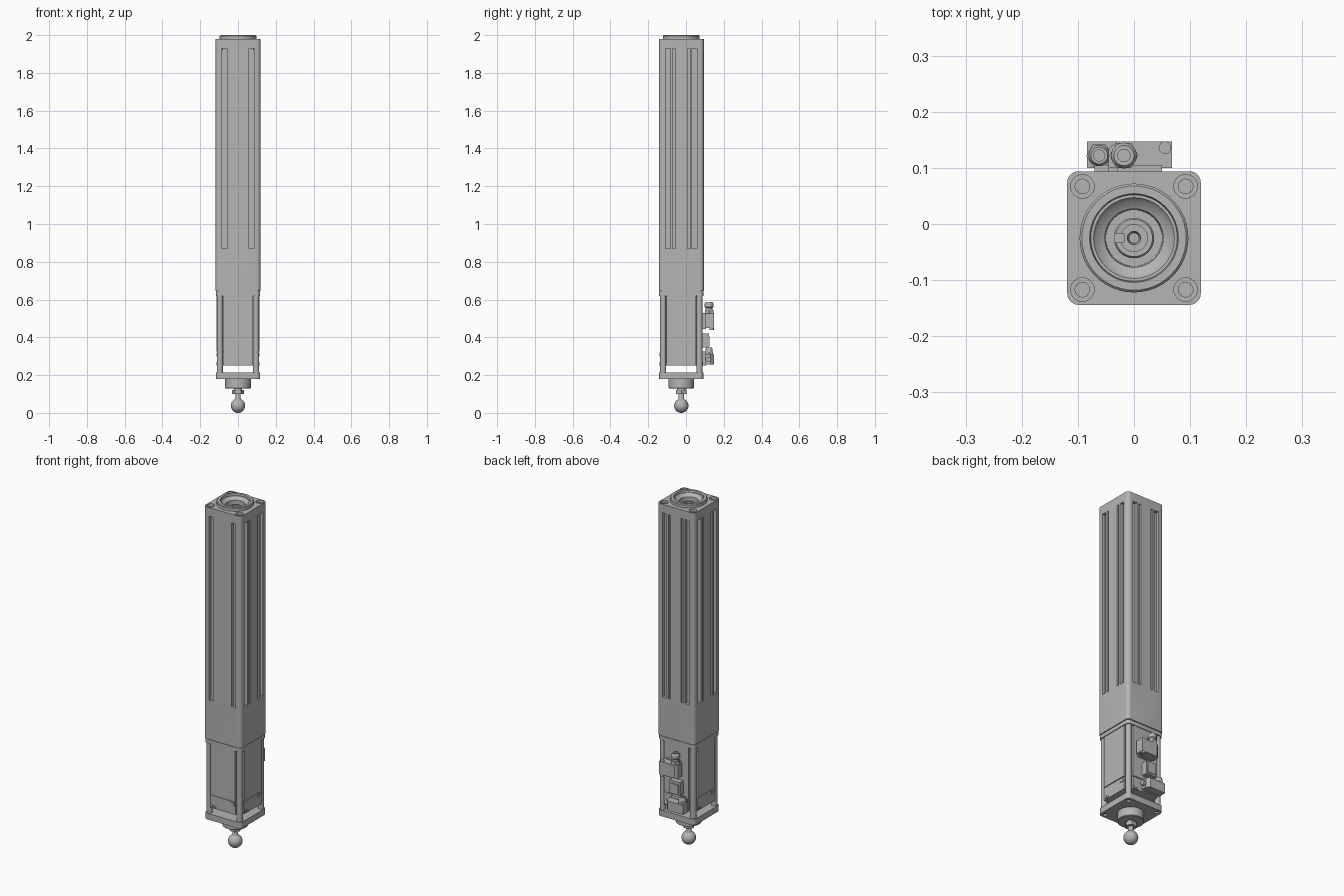
import bpy, bmesh, math
from mathutils import Matrix, Vector

if "Cube" in bpy.data.objects:
    bpy.data.objects.remove(bpy.data.objects["Cube"], do_unlink=True)

CY = -0.025      # column axis in y
BACK = 0.094     # rear face in y
grey = bpy.data.materials.new("machined grey")
grey.use_nodes = True
grey.diffuse_color = (0.46, 0.46, 0.46, 1)
grey.node_tree.nodes["Principled BSDF"].inputs["Base Color"].default_value = (0.46, 0.46, 0.46, 1)


def make(name, bm):
    bmesh.ops.recalc_face_normals(bm, faces=bm.faces)
    mesh = bpy.data.meshes.new(name)
    bm.to_mesh(mesh)
    bm.free()
    mesh.materials.append(grey)
    ob = bpy.data.objects.new(name, mesh)
    bpy.context.collection.objects.link(ob)
    return ob


def activate(ob):
    bpy.ops.object.select_all(action='DESELECT')
    ob.select_set(True)
    bpy.context.view_layer.objects.active = ob


def prism(name, pts, z0, z1, at=(0, CY)):
    bm = bmesh.new()
    face = bm.faces.new([bm.verts.new((x + at[0], y + at[1], z0)) for x, y in pts])
    top = bmesh.ops.extrude_face_region(bm, geom=[face])["geom"]
    bmesh.ops.translate(bm, vec=(0, 0, z1 - z0), verts=[v for v in top if isinstance(v, bmesh.types.BMVert)])
    return make(name, bm)


def circle(r, n=32, turn=0):
    return [(r * math.cos(turn + i * math.tau / n), r * math.sin(turn + i * math.tau / n)) for i in range(n)]


def rounded_square(h, r, n=6):
    pts = []
    for q in range(4):
        c = Vector((h - r, 0)).length
        sx, sy = [(1, 1), (-1, 1), (-1, -1), (1, -1)][q]
        for i in range(n + 1):
            a = (q + i / n) * math.pi / 2
            pts.append((sx * c + r * math.cos(a), sy * c + r * math.sin(a)))
    return pts


def box(name, x, y, z):
    return prism(name, [(x[0], y[0]), (x[1], y[0]), (x[1], y[1]), (x[0], y[1])], z[0], z[1], (0, 0))


def lathe(name, profile, at=(0, CY), n=48):
    bm = bmesh.new()
    vs = [bm.verts.new((r, 0, z)) for r, z in profile]
    es = [bm.edges.new(p) for p in zip(vs, vs[1:])]
    bmesh.ops.spin(bm, geom=vs + es, axis=(0, 0, 1), cent=(0, 0, 0), angle=math.tau, steps=n)
    bmesh.ops.remove_doubles(bm, verts=bm.verts, dist=1e-5)
    bmesh.ops.translate(bm, vec=(at[0], at[1], 0), verts=bm.verts)
    return make(name, bm)


def cut(ob, cutters):
    for c in cutters:
        mod = ob.modifiers.new("cut", 'BOOLEAN')
        mod.operation, mod.solver, mod.object = 'DIFFERENCE', 'EXACT', c
        activate(ob)
        bpy.ops.object.modifier_apply(modifier=mod.name)
        bpy.data.objects.remove(c, do_unlink=True)


def rod_along(name, start, direction, r, length, n=24):
    # cylinder laid along any direction
    ob = prism(name, circle(r, n), 0, length, (0, 0))
    turn = Vector(direction).to_track_quat('Z', 'Y').to_matrix().to_4x4()
    ob.data.transform(Matrix.Translation(start) @ turn)
    return ob


corners = [(sx, sy) for sx in (-1, 1) for sy in (-1, 1)]

# Main housing with long grooves, corner counterbores and an open top
housing = prism("main_housing", rounded_square(0.119, 0.02), 0.645, 1.98)
cutters = [prism("bore_cutter", circle(0.088, 48), 1.85, 2.05)]
for sx, sy in corners:
    at = (sx * 0.092, CY + sy * 0.092)
    cutters += [prism("cutter", circle(0.021, 24), 1.965, 2.05, at),
                prism("cutter", circle(0.013, 24), 1.92, 1.97, at)]
for quarter in range(4):
    for side in (-1, 1):
        spans = [(0.058, 0.084, 0.018)]
        if quarter:
            spans.append((0.034, 0.046, 0.008))
        for a, b, depth in spans:
            u0, u1 = sorted((side * a, side * b))
            slot = prism("cutter", [(u0, -0.14), (u1, -0.14), (u1, depth - 0.119), (u0, depth - 0.119)],
                         0.87, 1.93, (0, 0))
            slot.data.transform(Matrix.Translation((0, CY, 0)) @ Matrix.Rotation(quarter * math.pi / 2, 4, 'Z'))
            cutters.append(slot)
cut(housing, cutters)

# Stepped collar and slotted shaft inside the top
lathe("top_collar", [(0, 1.86), (0.09, 1.86), (0.09, 1.975), (0.097, 1.975), (0.097, 1.996), (0.093, 2.0),
                     (0.079, 2.0), (0.077, 1.99), (0.072, 1.99), (0.066, 1.982), (0.052, 1.975),
                     (0.05, 1.9), (0, 1.9)])
shaft = lathe("clamp_shaft", [(0, 1.89), (0.036, 1.89), (0.036, 1.955), (0.033, 1.96), (0.024, 1.96),
                              (0.024, 1.935), (0.012, 1.935), (0.009, 1.92), (0, 1.92)])
cut(shaft, [box("cutter", (-0.06, -0.018), (CY - 0.008, CY + 0.008), (1.93, 2.0))])

# Joint plate under the housing
prism("joint_plate", rounded_square(0.117, 0.02), 0.62, 0.642)
prism("joint_seam", rounded_square(0.113, 0.02), 0.638, 0.648)


# Motor body with notched corners for the tie rods
def notched(h, w):
    quarter = [(h, -w), (h, w), (w, w)]
    return [(x * c - y * s, x * s + y * c) for c, s in ((1, 0), (0, 1), (-1, 0), (0, -1)) for x, y in quarter]


prism("motor_body", notched(0.113, 0.079), 0.325, 0.625)
prism("motor_end_cover", notched(0.111, 0.079), 0.25, 0.322)
prism("motor_seam", notched(0.106, 0.077), 0.31, 0.335)
for quarter in range(4):
    for name, u, z, w, h in (("cover_tab", 0.062, 0.308, 0.012, 0.01), ("cover_screw", -0.05, 0.258, 0.006, 0.006),
                             ("cover_screw", -0.066, 0.262, 0.006, 0.008)):
        tab = box(name, (u - w, u + w), (-0.115, -0.108), (z - h, z + h))
        tab.data.transform(Matrix.Translation((0, CY, 0)) @ Matrix.Rotation(quarter * math.pi / 2, 4, 'Z'))

# Tie rods
for sx, sy in corners:
    prism("tie_rod", circle(0.016, 24), 0.21, 0.625, (sx * 0.096, CY + sy * 0.096))

# Base plate with bolt recesses, boss, lock nut and ball stud
base = prism("base_plate", rounded_square(0.117, 0.02), 0.18, 0.215)
cut(base, [prism("cutter", circle(0.012, 24), 0.17, 0.19, (sx * 0.092, CY + sy * 0.092)) for sx, sy in corners])
lathe("base_boss", [(0, 0.13), (0.065, 0.13), (0.068, 0.133), (0.068, 0.185), (0, 0.185)])
prism("lock_nut", circle(0.031, 6), 0.1, 0.122)
lathe("stud_collar", [(0, 0.118), (0.022, 0.118), (0.022, 0.135), (0, 0.135)])
ball = [(0.038 * math.sin(t * math.pi / 20), 0.038 - 0.038 * math.cos(t * math.pi / 20)) for t in range(18)]
lathe("ball_stud", ball + [(0.014, 0.078), (0.014, 0.125), (0, 0.125)])

# Upper cable connector on the rear face
at = (-0.018, 0.122)
upper = [(-0.045, 0.1), (0.068, 0.1), (0.068, 0.147), (-0.03, 0.147), (-0.045, 0.135)]
prism("upper_connector", upper, 0.45, 0.525, (0, 0))
box("upper_connector_foot", (-0.03, 0.05), (0.08, 0.105), (0.445, 0.53))
rod_along("upper_connector_pin", (0.055, 0.136, 0.44), (0, 0, 1), 0.011, 0.09)
prism("upper_gland_nut", circle(0.026, 6), 0.52, 0.545, at)
lathe("upper_gland", [(0, 0.54), (0.018, 0.54), (0.018, 0.555), (0.023, 0.56), (0.023, 0.578), (0.018, 0.586),
                      (0.011, 0.586), (0.011, 0.565), (0, 0.565)], at, 24)

# Middle socket block
box("middle_socket", (-0.045, 0.02), (0.08, 0.121), (0.345, 0.42))
box("middle_socket_lip", (-0.038, 0.013), (0.115, 0.125), (0.355, 0.405))

# Lower cable connector
at = (-0.062, 0.122)
prism("lower_connector", [(-0.084, 0.1), (0.03, 0.1), (0.03, 0.13), (0.015, 0.147), (-0.084, 0.147)],
      0.255, 0.31, (0, 0))
box("lower_connector_foot", (-0.07, 0.02), (0.08, 0.105), (0.25, 0.325))
prism("lower_gland_nut", circle(0.023, 6), 0.305, 0.322, at)
lathe("lower_gland", [(0, 0.318), (0.019, 0.318), (0.019, 0.338), (0.015, 0.345), (0.01, 0.345),
                      (0.01, 0.328), (0, 0.328)], at, 24)
rod_along("lower_side_plug", (0.025, 0.118, 0.283), (1, 0, 0), 0.014, 0.02)

# Smooth the round surfaces, keep machined edges sharp
bpy.ops.object.select_all(action='DESELECT')
for ob in bpy.context.scene.objects:
    if ob.type == 'MESH':
        ob.select_set(True)
        bpy.context.view_layer.objects.active = ob
bpy.ops.object.shade_smooth_by_angle(angle=math.radians(30))
